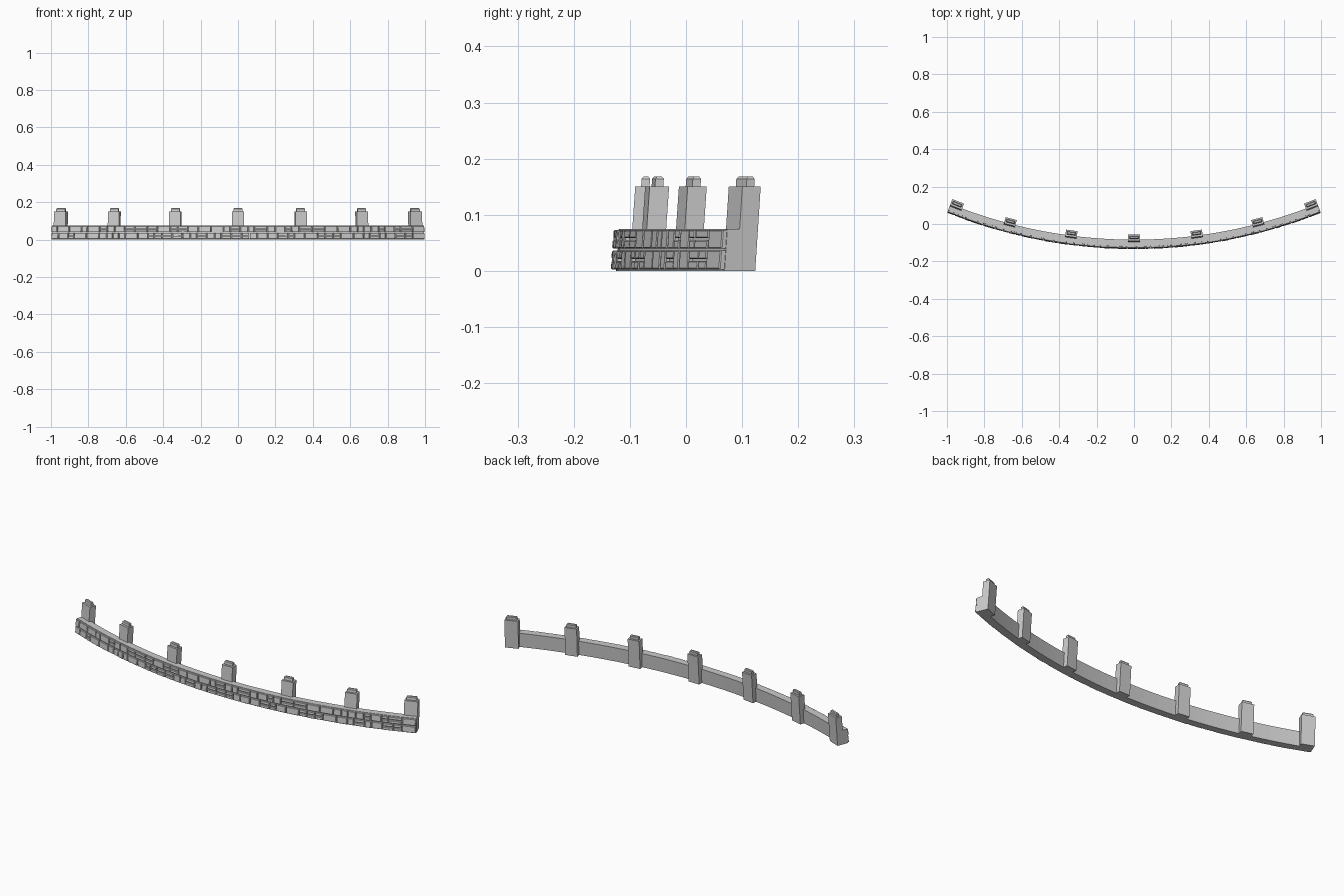
import bpy, bmesh, math, random
from mathutils import Vector

if "Cube" in bpy.data.objects:
    bpy.data.objects.remove(bpy.data.objects["Cube"])

random.seed(4)
CY = 2.535                      # centre of the arc, behind the wall
R_FRONT, R_BACK = 2.660, 2.624  # wall faces at ground level
END = math.asin(1 / 2.669)      # half angle of the wall
LEAN = 0.07                     # backward lean per unit of height
H = 0.075                       # wall height


def polar(a, r, z):
    r -= LEAN * z
    return Vector((r * math.sin(a), CY - r * math.cos(a), z))


def make_object(name, bm):
    bmesh.ops.recalc_face_normals(bm, faces=bm.faces)
    mesh = bpy.data.meshes.new(name)
    bm.to_mesh(mesh)
    bm.free()
    ob = bpy.data.objects.new(name, mesh)
    bpy.context.collection.objects.link(ob)
    return ob


def loft(bm, rings):
    """Skin equal-sized rings of points and cap both ends."""
    vs = [[bm.verts.new(p) for p in ring] for ring in rings]
    n = len(vs[0])
    for a, b in zip(vs, vs[1:]):
        for i in range(n):
            bm.faces.new((a[i], a[(i + 1) % n], b[(i + 1) % n], b[i]))
    bm.faces.new(vs[0])
    bm.faces.new(vs[-1])


# curved wall body
bm = bmesh.new()
profile = [(R_FRONT, 0), (R_FRONT, H), (R_BACK, H), (R_BACK, 0)]
SEG = 48
loft(bm, [[polar(-END + 2 * END * i / SEG, r, z) for r, z in profile]
          for i in range(SEG + 1)])
make_object("curved_wall", bm)


# raised stones on the front, each with a chamfered face
def stone(bm, a0, a1, z0, z1):
    g = 0.0018
    da = g / R_FRONT
    c = 0.002
    depth = R_FRONT + random.uniform(0.008, 0.010)

    def ring(r, inset):
        i, j = a0 + da + inset / R_FRONT, a1 - da - inset / R_FRONT
        lo, hi = z0 + g + inset, z1 - g - inset
        return [polar(i, r, lo), polar(j, r, lo), polar(j, r, hi), polar(i, r, hi)]

    loft(bm, [ring(R_FRONT - 0.004, 0), ring(depth - c, 0), ring(depth, c)])


bm = bmesh.new()
for z0, z1 in ((0.001, 0.038), (0.038, H)):
    edges = [-END]
    while edges[-1] < END:
        edges.append(edges[-1] + random.choice((0.034, 0.042, 0.055, 0.07)) / R_FRONT)
    scale = 2 * END / (edges[-1] + END)
    edges = [-END + (a + END) * scale for a in edges]
    for a0, a1 in zip(edges, edges[1:]):
        if random.random() < 0.4:
            zm = (z0 + z1) / 2
            stone(bm, a0, a1, z0, zm)
            stone(bm, a0, a1, zm, z1)
        else:
            stone(bm, a0, a1, z0, z1)
make_object("front_stones", bm)


# leaning posts with a small tab on top
def block(bm, angle, width, r_out, r_in, levels):
    u = Vector((math.cos(angle), math.sin(angle), 0))

    def ring(z, inset):
        w = width / 2 - inset
        f, b = polar(angle, r_out - inset, z), polar(angle, r_in + inset, z)
        return [f - u * w, f + u * w, b + u * w, b - u * w]

    loft(bm, [ring(z, i) for z, i in levels])


end_width = 0.067
angles = [0, 0.1287, 0.2562, END - end_width / 2 / 2.62]
posts = [(s * a, end_width if k == 3 else 0.062)
         for k, a in enumerate(angles) for s in ((1, -1) if k else (1,))]
for n, (a, w) in enumerate(posts):
    bm = bmesh.new()
    block(bm, a, w, 2.636, 2.601, [(0, 0), (0.15, 0)])
    make_object(f"post_{n + 1}", bm)
    bm = bmesh.new()
    block(bm, a, w - 0.015, 2.6255, 2.6105,
          [(0.148, 0), (0.164, 0), (0.168, 0.003)])
    make_object(f"post_tab_{n + 1}", bm)
